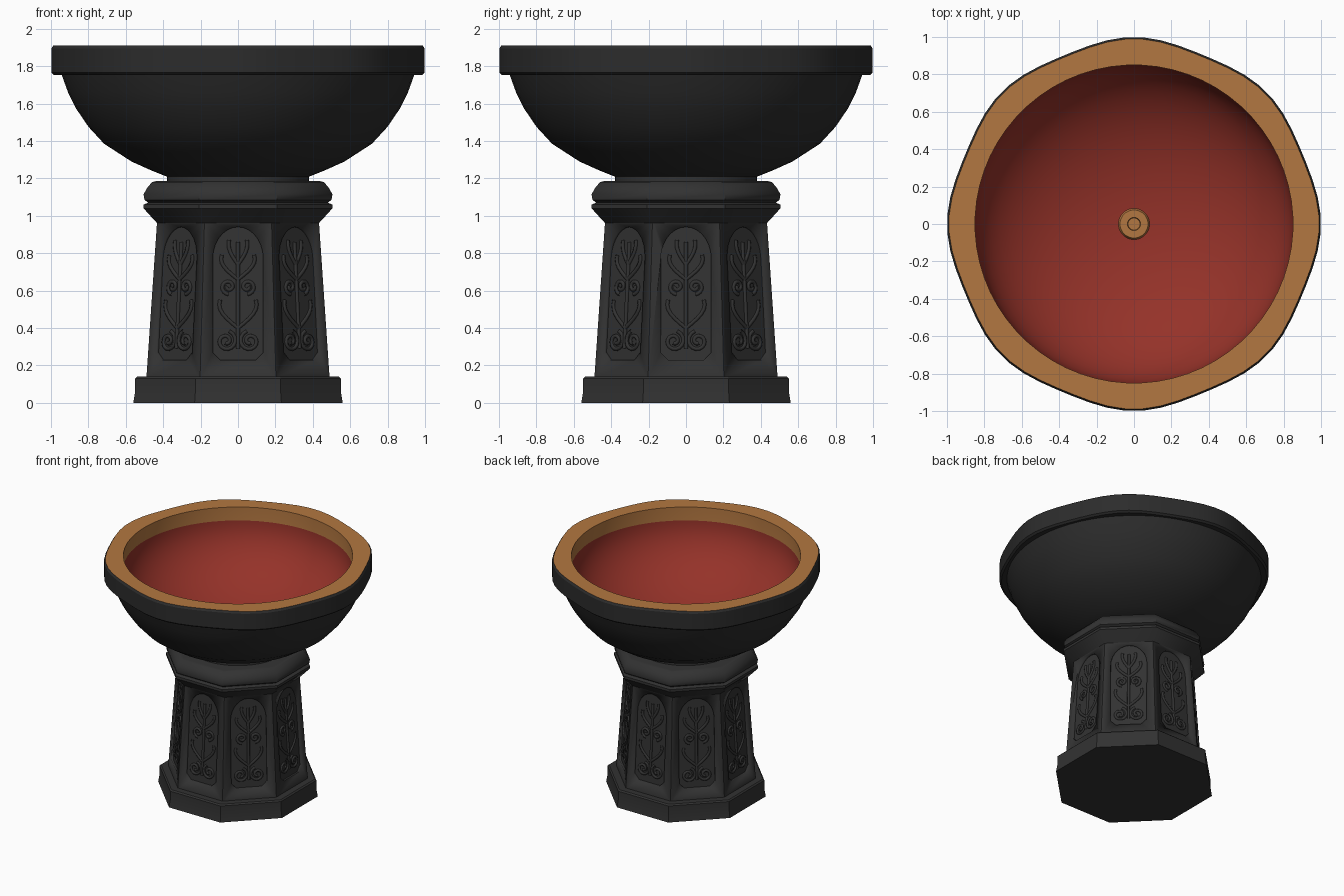
import bpy, bmesh
from math import pi, sin, cos, radians
from mathutils import Vector

cube = bpy.data.objects.get("Cube")
if cube:
    bpy.data.objects.remove(cube)


def material(name, r, g, b):
    m = bpy.data.materials.new(name)
    m.use_nodes = True
    m.diffuse_color = (r, g, b, 1)
    m.node_tree.nodes["Principled BSDF"].inputs["Base Color"].default_value = (r, g, b, 1)
    return m


STONE = material("charcoal stone", 0.032, 0.032, 0.032)
BOWL = material("dark bowl stone", 0.025, 0.025, 0.025)
GOLD = material("gold", 0.45, 0.185, 0.052)
RED = material("red enamel", 0.30, 0.032, 0.022)


def finish(name, bm, mats, angle=30):
    bmesh.ops.remove_doubles(bm, verts=bm.verts, dist=0.0005)
    bmesh.ops.recalc_face_normals(bm, faces=bm.faces)
    mesh = bpy.data.meshes.new(name)
    bm.to_mesh(mesh)
    bm.free()
    for m in mats:
        mesh.materials.append(m)
    ob = bpy.data.objects.new(name, mesh)
    bpy.context.collection.objects.link(ob)
    smooth(ob, angle)
    return ob


def smooth(ob, angle):
    bpy.ops.object.select_all(action="DESELECT")
    ob.select_set(True)
    bpy.context.view_layer.objects.active = ob
    bpy.ops.object.shade_smooth_by_angle(angle=radians(angle))


def turned(name, profile, mats, sides=64, slots=None, wobble=None, angle=30):
    """Spin an (r, z) profile; slots gives the material index per segment."""
    bm = bmesh.new()
    flat = 1 / cos(pi / sides) if sides == 8 else 1
    rings = []
    for r, z in profile:
        ring = []
        for k in range(sides):
            a = 2 * pi * (k + 0.5) / sides
            s = r * flat * (wobble(r, a) if wobble else 1)
            ring.append(bm.verts.new((s * cos(a), s * sin(a), z)))
        rings.append(ring)
    for i in range(len(rings) - 1):
        for k in range(sides):
            j = (k + 1) % sides
            f = bm.faces.new((rings[i][k], rings[i][j], rings[i + 1][j], rings[i + 1][k]))
            f.material_index = slots[i] if slots else 0
    return finish(name, bm, mats, angle)


# Octagonal pedestal: foot, tapered shaft, moulded cap, round neck
turned("foot", [(0, 0), (0.56, 0), (0.55, 0.06), (0.55, 0.13), (0.54, 0.14), (0, 0.14)], [STONE], 8)
LOW, HIGH = 0.13, 0.98


def apothem(z):
    return 0.49 + (0.432 - 0.49) * (z - LOW) / (HIGH - LOW)


shaft = turned("shaft", [(0, LOW), (apothem(LOW), LOW), (apothem(HIGH), HIGH), (0, HIGH)], [STONE], 8)
turned("cap", [(0, 0.96), (0.432, 0.96), (0.46, 0.99), (0.505, 1.04), (0.505, 1.06), (0.48, 1.07),
               (0.50, 1.085), (0.505, 1.115), (0.485, 1.15), (0.46, 1.18), (0.44, 1.185), (0, 1.185)],
       [STONE], 8, angle=40)
turned("neck", [(0, 1.17), (0.38, 1.17), (0.38, 1.22), (0, 1.22)], [STONE])


# Arched recesses in the eight shaft faces
def on_face(side, u, z, depth):
    a = side * pi / 4
    n, t = Vector((cos(a), sin(a), 0)), Vector((-sin(a), cos(a), 0))
    return n * (apothem(z) + depth) + t * u + Vector((0, 0, z))


def arch(w, bottom, spring, rise, steps=14):
    return [(-w, bottom + 0.04), (-w + 0.04, bottom), (w - 0.04, bottom), (w, bottom + 0.04)] + [
        (w * cos(pi * i / steps), spring + rise * sin(pi * i / steps)) for i in range(steps + 1)]


outline = arch(0.135, 0.23, 0.77, 0.17)
bm = bmesh.new()
for side in range(8):
    inner, outer = ([bm.verts.new(on_face(side, u, z, d)) for u, z in outline] for d in (-0.015, 0.03))
    bm.faces.new(inner)
    bm.faces.new(outer)
    for i in range(len(outline)):
        j = (i + 1) % len(outline)
        bm.faces.new((inner[i], inner[j], outer[j], outer[i]))
cutter = finish("recess_cutter", bm, [STONE])
cutter.hide_render = True
cutter.hide_set(True)
cut = shaft.modifiers.new("recesses", "BOOLEAN")
cut.operation, cut.object, cut.solver = "DIFFERENCE", cutter, "EXACT"


# Raised scrollwork inside each recess
def scroll(cu, cz, size, turns, start, hand):
    n = 22
    return [(hand * (cu + size * (1 - 0.8 * i / n) * cos(start + turns * 2 * pi * i / n)),
             cz + size * (1 - 0.8 * i / n) * sin(start + turns * 2 * pi * i / n)) for i in range(n + 1)]


def leaf(z, reach, lift, hand):
    return [(hand * reach * sin(pi * 0.6 * i / 6), z + lift * i / 6) for i in range(7)]


motif = [[(0, 0.29), (0, 0.5), (0, 0.86)]]
for hand in (-1, 1):
    motif.append(scroll(0.064, 0.33, 0.056, 1.5, pi * 0.6, hand))
    motif.append(scroll(0.05, 0.62, 0.04, 1.3, -pi / 2, hand))
    motif += [leaf(0.40, 0.10, 0.15, hand), leaf(0.66, 0.09, 0.13, hand), leaf(0.74, 0.05, 0.13, hand)]

curve = bpy.data.curves.new("panel_scrollwork", "CURVE")
curve.dimensions = "3D"
curve.bevel_depth, curve.bevel_resolution = 0.011, 1
for side in range(8):
    for path in motif:
        spline = curve.splines.new("POLY")
        spline.points.add(len(path) - 1)
        for p, (u, z) in zip(spline.points, path):
            p.co = (*on_face(side, u, z, -0.014), 1)
curve.materials.append(STONE)
bpy.context.collection.objects.link(bpy.data.objects.new("panel_scrollwork", curve))


# Bowl: dark outside, thick uneven rim, gold lip, red lining
def uneven(r, a):
    return 1 - 0.012 * (1 - cos(8 * a)) if r > 0.96 else 1


outside = [(0, 1.20), (0.37, 1.205), (0.47, 1.245), (0.57, 1.29), (0.717, 1.385), (0.80, 1.475),
           (0.868, 1.575), (0.91, 1.66), (0.943, 1.752), (0.985, 1.752), (1.0, 1.765),
           (1.0, 1.895), (0.99, 1.91)]
lip = [(0.85, 1.91), (0.85, 1.80)]
lining = [(0.85 * cos(pi / 2 * i / 14), 1.80 - 0.53 * sin(pi / 2 * i / 14)) for i in range(1, 15)]
turned("bowl", outside + lip + lining, [BOWL, GOLD, RED],
       slots=[0] * (len(outside) - 1) + [1] * len(lip) + [2] * len(lining), wobble=uneven)

# Drain ring in the middle of the bowl
turned("drain", [(0, 1.272), (0.032, 1.272), (0.035, 1.29), (0.075, 1.29), (0.085, 1.27)], [GOLD], 24)
